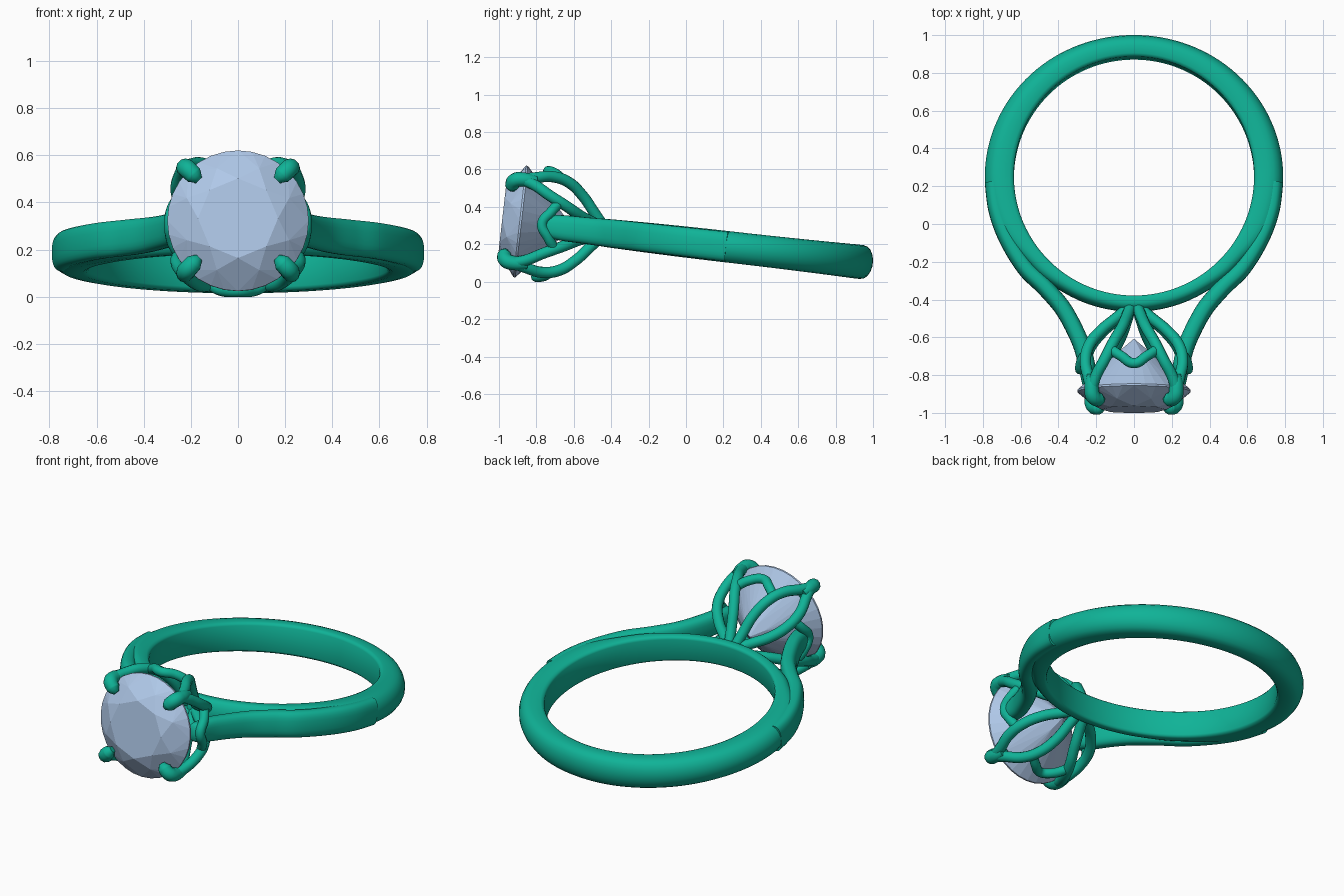
import bpy, bmesh, math
from mathutils import Vector, Matrix

if "Cube" in bpy.data.objects:
    bpy.data.objects.remove(bpy.data.objects["Cube"])

# Everything is built in the flat plane of the ring, then tilted into place
TILT = Matrix.Translation((0, 0, 0.212)) @ Matrix.Rotation(math.radians(-6.5), 4, 'X')
CY, R_IN = 0.248, 0.636          # finger hole centre and radius


def material(name, col):
    m = bpy.data.materials.new(name)
    m.diffuse_color = (*col, 1)
    m.use_nodes = True
    m.node_tree.nodes["Principled BSDF"].inputs["Base Color"].default_value = m.diffuse_color
    return m


METAL = material("green_metal", (0.005, 0.45, 0.31))
STONE = material("pale_blue_stone", (0.43, 0.58, 0.81))


def lerp_keys(keys, x):
    for (a, va), (b, vb) in zip(keys, keys[1:]):
        if x <= b:
            t = (x - a) / (b - a)
            t = t * t * (3 - 2 * t)
            return va + (vb - va) * t
    return keys[-1][1]


def finish(name, bm, mat, smooth=True):
    bmesh.ops.recalc_face_normals(bm, faces=bm.faces)
    me = bpy.data.meshes.new(name)
    bm.to_mesh(me)
    bm.free()
    ob = bpy.data.objects.new(name, me)
    bpy.context.collection.objects.link(ob)
    me.materials.append(mat)
    ob.matrix_world = TILT
    if smooth:
        bpy.ops.object.select_all(action='DESELECT')
        ob.select_set(True)
        bpy.context.view_layer.objects.active = ob
        bpy.ops.object.shade_smooth_by_angle(angle=math.radians(40))
    return ob


def loft(name, sections, closed):
    bm = bmesh.new()
    rings = [[bm.verts.new(p) for p in s] for s in sections]
    pairs = list(zip(rings, rings[1:])) + ([(rings[-1], rings[0])] if closed else [])
    for a, b in pairs:
        for i in range(len(a)):
            j = (i + 1) % len(a)
            bm.faces.new((a[i], a[j], b[j], b[i]))
    if not closed:
        bm.faces.new(rings[0])
        bm.faces.new(rings[-1])
    return finish(name, bm, METAL)


def tube(name, pts, depth, radii=None):
    cu = bpy.data.curves.new(name, 'CURVE')
    cu.dimensions = '3D'
    cu.bevel_depth, cu.bevel_resolution, cu.resolution_u = depth, 4, 10
    cu.use_fill_caps = True
    sp = cu.splines.new('BEZIER')
    sp.bezier_points.add(len(pts) - 1)
    for i, (bp, p) in enumerate(zip(sp.bezier_points, pts)):
        bp.co = p
        bp.handle_left_type = bp.handle_right_type = 'AUTO'
        bp.radius = radii[i] if radii else 1
    tmp = bpy.data.objects.new(name + "_path", cu)
    bpy.context.collection.objects.link(tmp)
    bpy.context.view_layer.update()
    me = bpy.data.meshes.new_from_object(tmp.evaluated_get(bpy.context.evaluated_depsgraph_get()))
    bm = bmesh.new()
    bm.from_mesh(me)
    bpy.data.objects.remove(tmp)
    return finish(name, bm, METAL)


# Ring band: domed outside, flat inside, thinner at the front under the head
half = [(0, .40), (.04, .46), (.14, .5), (.5, .5), (.68, .47), (.83, .39), (.94, .25), (1, .09)]
profile = half + [(u, -w) for u, w in reversed(half)]
thick = [(0, .121), (90, .154), (108, .146), (132, .095), (150, .08), (180, .078)]
width = [(0, .182), (90, .168), (180, .15)]
N = 128
band = []
for k in range(N):
    a = 360 * k / N
    f = min(a, 360 - a)          # 0 at the back, 180 at the front
    t, w = lerp_keys(thick, f), lerp_keys(width, f)
    s, c = math.sin(math.radians(a)), math.cos(math.radians(a))
    band.append([((R_IN + u * t) * s, CY + (R_IN + u * t) * c, v * w) for u, v in profile])
loft("ring_band", band, True)

# Shoulder arms sweeping from the band up to the head
path = [Vector(p) for p in [(.745, .22), (.725, .07), (.67, -.08), (.575, -.235), (.47, -.34),
                            (.37, -.46), (.288, -.62), (.255, -.73), (.25, -.79)]]


def catmull(p, t):
    i = min(int(t), len(p) - 2)
    f = t - i
    a, b, c, d = p[max(i - 1, 0)], p[i], p[i + 1], p[min(i + 2, len(p) - 1)]
    return 0.5 * (2 * b + (c - a) * f + (2 * a - 5 * b + 4 * c - d) * f * f
                  + (3 * b - a - 3 * c + d) * f ** 3)


for side, label in ((1, "right"), (-1, "left")):
    secs, M = [], 48
    for k in range(M + 1):
        t = (len(path) - 1) * k / M
        p = catmull(path, t)
        d = (catmull(path, min(t + .05, 7.999)) - catmull(path, max(min(t, 7.9) - .05, 0))).normalized()
        n = Vector((-d.y, d.x))
        end = math.sqrt(max(1 - max(0, (k / M - .94) / .06) ** 2, .06))   # rounded tip
        hw = .045 * end
        hh = lerp_keys([(0, .08), (4, .077), (6, .07), (8, .052)], t) * end
        sec = []
        for j in range(24):
            q = 2 * math.pi * j / 24
            cx = math.copysign(abs(math.cos(q)) ** .75, math.cos(q))
            cz = math.copysign(abs(math.sin(q)) ** .75, math.sin(q))
            sec.append((side * (p.x + n.x * hw * cx), p.y + n.y * hw * cx, hh * cz))
        secs.append(sec)
    loft(label + "_shoulder", secs, False)

# Head: four prongs, each a pair of wires bowing apart and meeting at a claw
AX = 0.009                        # height of the stone axis


def polar(az, r, y):
    a = math.radians(az)
    return (r * math.cos(a), y, AX + r * math.sin(a))


for q in range(4):
    mid = 45 + 90 * q
    for s in (-1, 1):
        pts = [polar(mid + s * o, r, y) for o, r, y in
               [(10, .035, -.45), (22, .10, -.505), (24, .185, -.575), (20, .262, -.66),
                (14, .30, -.75), (5, .315, -.84), (0, .318, -.91)]]
        tube(f"prong_wire_{q}_{s}", pts, .03)
    tube(f"claw_{q}", [polar(mid, r, y) for r, y in
                       [(.312, -.83), (.318, -.90), (.305, -.945), (.265, -.958), (.235, -.955)]],
         .038, [.8, 1, 1.05, 1, .5])
    # V-shaped gallery link between neighbouring prongs
    tube(f"gallery_link_{q}", [polar(90 * q + o, r, y) for o, r, y in
                               [(-27, .275, -.695), (-14, .285, -.735), (0, .285, -.775),
                                (14, .285, -.735), (27, .275, -.695)]], .027)

# Round brilliant stone, as the hull of its facet corners
bm = bmesh.new()
GY = -.892


def corners(n, off, r, h):
    for k in range(n):
        bm.verts.new(polar(360 / n * (k + off), r, GY - h))


corners(8, 0, .17, .098)          # table
corners(8, .5, .235, .064)        # star facets
corners(32, 0, .30, .004)         # girdle
corners(32, 0, .30, -.006)
corners(8, .5, .07, -.222)        # lower pavilion
bm.verts.new((0, GY + .28, AX))   # culet
bmesh.ops.convex_hull(bm, input=bm.verts)
bmesh.ops.dissolve_limit(bm, angle_limit=math.radians(1), verts=bm.verts, edges=bm.edges)
finish("round_stone", bm, STONE, smooth=False)
